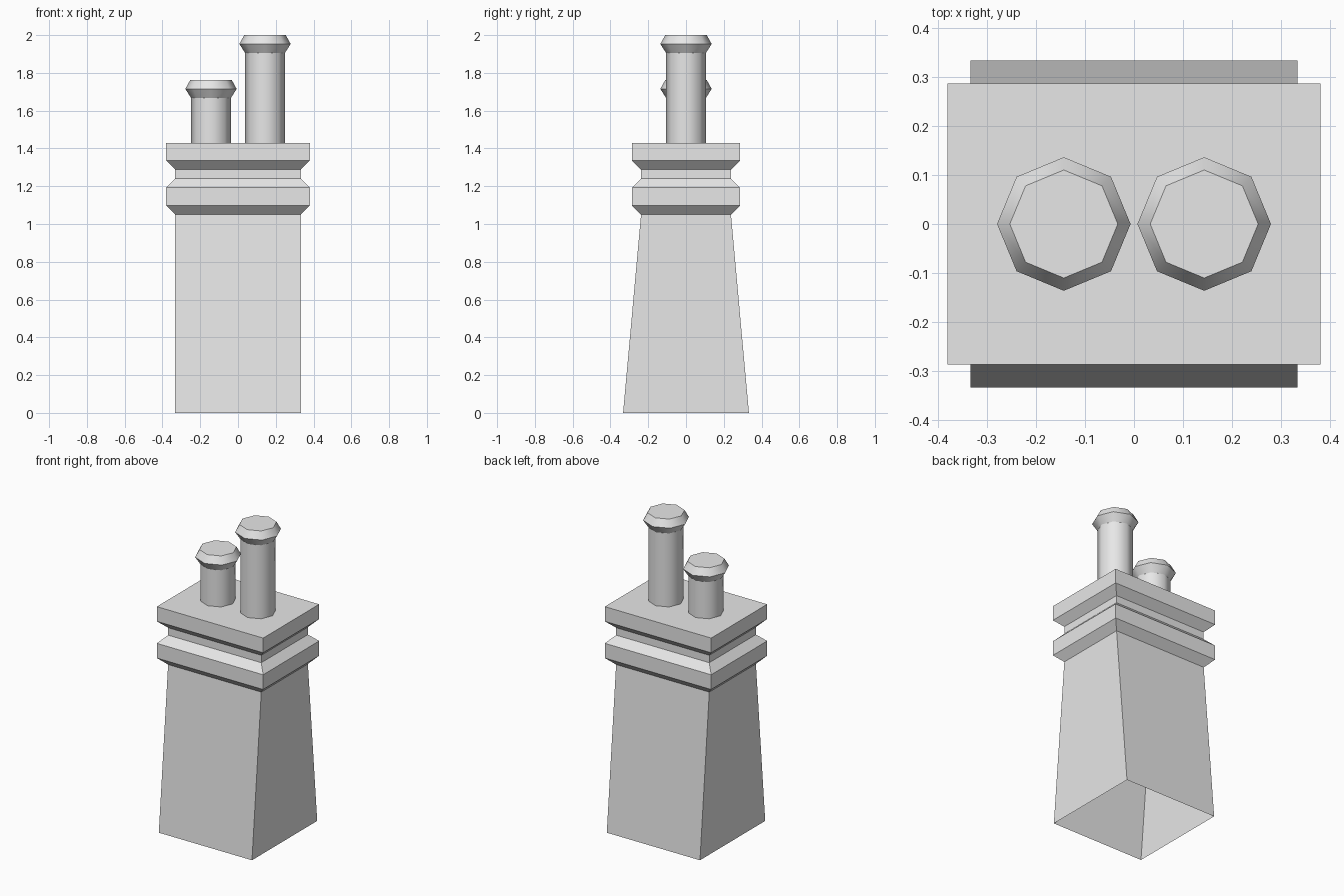
import bpy, bmesh
from math import cos, sin, pi

cube = bpy.data.objects.get("Cube")
if cube:
    bpy.data.objects.remove(cube, do_unlink=True)

stone = bpy.data.materials.new("grey_stone")
stone.use_nodes = True
GREY = (0.8, 0.8, 0.8, 1)
stone.diffuse_color = GREY
stone.node_tree.nodes["Principled BSDF"].inputs["Base Color"].default_value = GREY


def loft(name, rings, smooth=False):
    """Skin stacked rings of points, capped on top and open below."""
    bm = bmesh.new()
    loops = [[bm.verts.new(p) for p in ring] for ring in rings]
    n = len(loops[0])
    for low, high in zip(loops, loops[1:]):
        for i in range(n):
            j = (i + 1) % n
            face = bm.faces.new((low[i], low[j], high[j], high[i]))
            face.smooth = smooth
    bm.faces.new(loops[-1])
    # Horizontal ring edges stay crisp, sides blend around
    for e in bm.edges:
        a, b = e.verts
        e.smooth = abs(a.co.z - b.co.z) > 0.001
    mesh = bpy.data.meshes.new(name)
    bm.to_mesh(mesh)
    bm.free()
    mesh.materials.append(stone)
    obj = bpy.data.objects.new(name, mesh)
    bpy.context.collection.objects.link(obj)
    return obj


def rectangle(hx, hy, z):
    return [(-hx, -hy, z), (hx, -hy, z), (hx, hy, z), (-hx, hy, z)]


def octagon(x, r, z):
    return [(x + r * cos(i * pi / 4), r * sin(i * pi / 4), z) for i in range(8)]


# Tapered stack with two moulded bands
NECK, BAND = (0.333, 0.238), (0.38, 0.286)
levels = [((0.333, 0.333), 0), (NECK, 1.05), (BAND, 1.098), (BAND, 1.193),
          (NECK, 1.24), (NECK, 1.288), (BAND, 1.335), (BAND, 1.43)]
loft("chimney_stack", [rectangle(*size, z) for size, z in levels])

# Two octagonal pots with flared rims
for name, x, top in (("short_pot", -0.143, 1.762), ("tall_pot", 0.143, 2.0)):
    profile = [(0.105, 1.43), (0.105, top - 0.095), (0.136, top - 0.047), (0.11, top)]
    loft(name, [octagon(x, r, z) for r, z in profile], smooth=True)
